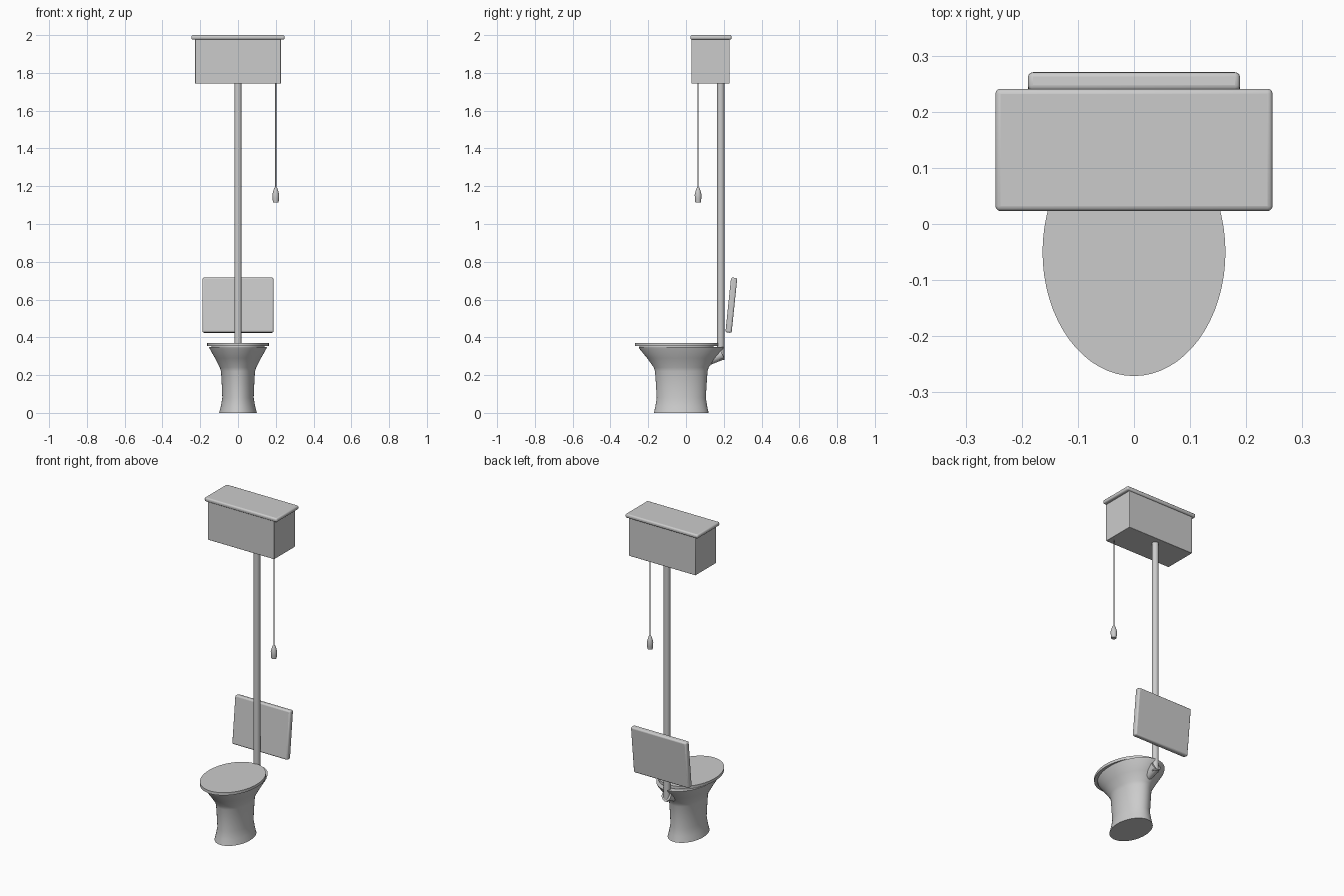
import bpy, bmesh, math
from mathutils import Vector

if "Cube" in bpy.data.objects:
    bpy.data.objects.remove(bpy.data.objects["Cube"])

ceramic = bpy.data.materials.new("light grey")
ceramic.diffuse_color = (0.6, 0.6, 0.6, 1)
ceramic.use_nodes = True
ceramic.node_tree.nodes["Principled BSDF"].inputs["Base Color"].default_value = ceramic.diffuse_color


def finish(obj, name):
    obj.name = name
    obj.data.materials.clear()
    obj.data.materials.append(ceramic)
    bpy.ops.object.select_all(action='DESELECT')
    obj.select_set(True)
    bpy.context.view_layer.objects.active = obj
    bpy.ops.object.shade_smooth_by_angle(angle=math.radians(35))
    return obj


def box(name, centre, size, bevel=0.0, tilt=0.0):
    bpy.ops.mesh.primitive_cube_add(size=1, location=centre)
    o = bpy.context.object
    o.scale = size
    bpy.ops.object.transform_apply(location=False, rotation=False, scale=True)
    o.rotation_euler.x = tilt
    if bevel:
        m = o.modifiers.new("rounded edges", 'BEVEL')
        m.width, m.segments = bevel, 3
    return finish(o, name)


def tube(name, a, b, r1, r2, sides=24):
    a, b = Vector(a), Vector(b)
    d = b - a
    bpy.ops.mesh.primitive_cone_add(vertices=sides, radius1=r1, radius2=r2,
                                    depth=d.length, location=(a + b) / 2)
    o = bpy.context.object
    o.rotation_euler = d.to_track_quat('Z', 'Y').to_euler()
    return finish(o, name)


def loft(name, rings, cx=0.0, sides=64):
    """Stack of ellipses (z, half width, half depth, centre y), capped."""
    bm = bmesh.new()
    loops = []
    for z, rx, ry, cy in rings:
        angles = [2 * math.pi * i / sides for i in range(sides)]
        loops.append([bm.verts.new((cx + rx * math.cos(t), cy + ry * math.sin(t), z))
                      for t in angles])
    for lo, hi in zip(loops, loops[1:]):
        for i in range(sides):
            j = (i + 1) % sides
            bm.faces.new((lo[i], lo[j], hi[j], hi[i]))
    bm.faces.new(loops[0][::-1])
    bm.faces.new(loops[-1])
    mesh = bpy.data.meshes.new(name)
    bm.to_mesh(mesh)
    bm.free()
    o = bpy.data.objects.new(name, mesh)
    bpy.context.collection.objects.link(o)
    return finish(o, name)


# Bowl with waisted pedestal, and the oval seat lid
loft("bowl", [(0.0, 0.100, 0.145, -0.025), (0.035, 0.091, 0.137, -0.025),
              (0.08, 0.083, 0.130, -0.025), (0.15, 0.086, 0.134, -0.025),
              (0.22, 0.090, 0.139, -0.025), (0.24, 0.096, 0.145, -0.025),
              (0.29, 0.122, 0.181, -0.025), (0.34, 0.150, 0.222, -0.025),
              (0.35, 0.153, 0.226, -0.025)])
loft("seat_buffer", [(0.345, 0.140, 0.195, -0.05), (0.356, 0.140, 0.195, -0.05)])
loft("seat_lid", [(0.354, 0.163, 0.221, -0.05), (0.371, 0.163, 0.221, -0.05)])

# Flush pipe and the inlet spout at the back of the bowl
tube("flush_pipe", (0, 0.184, 0.28), (0, 0.184, 1.76), 0.019, 0.019)
tube("inlet_spout", (0, 0.08, 0.258), (0, 0.192, 0.312), 0.022, 0.030)

# Tilted back rest
box("back_rest", (0, 0.240, 0.570), (0.378, 0.033, 0.292), 0.009, -0.103)

# High cistern with overhanging lid
box("cistern", (0, 0.13, 1.862), (0.454, 0.203, 0.238), 0.003)
box("cistern_lid", (0, 0.132, 1.988), (0.494, 0.218, 0.024), 0.009)

# Pull chain and handle
tube("pull_chain", (0.2, 0.064, 1.19), (0.2, 0.064, 1.75), 0.003, 0.003, 8)
loft("pull_handle", [(z, r, r, 0.064) for z, r in
                     ((1.115, 0.015), (1.135, 0.017), (1.155, 0.018),
                      (1.172, 0.014), (1.188, 0.009), (1.196, 0.004))],
     cx=0.2, sides=20)
